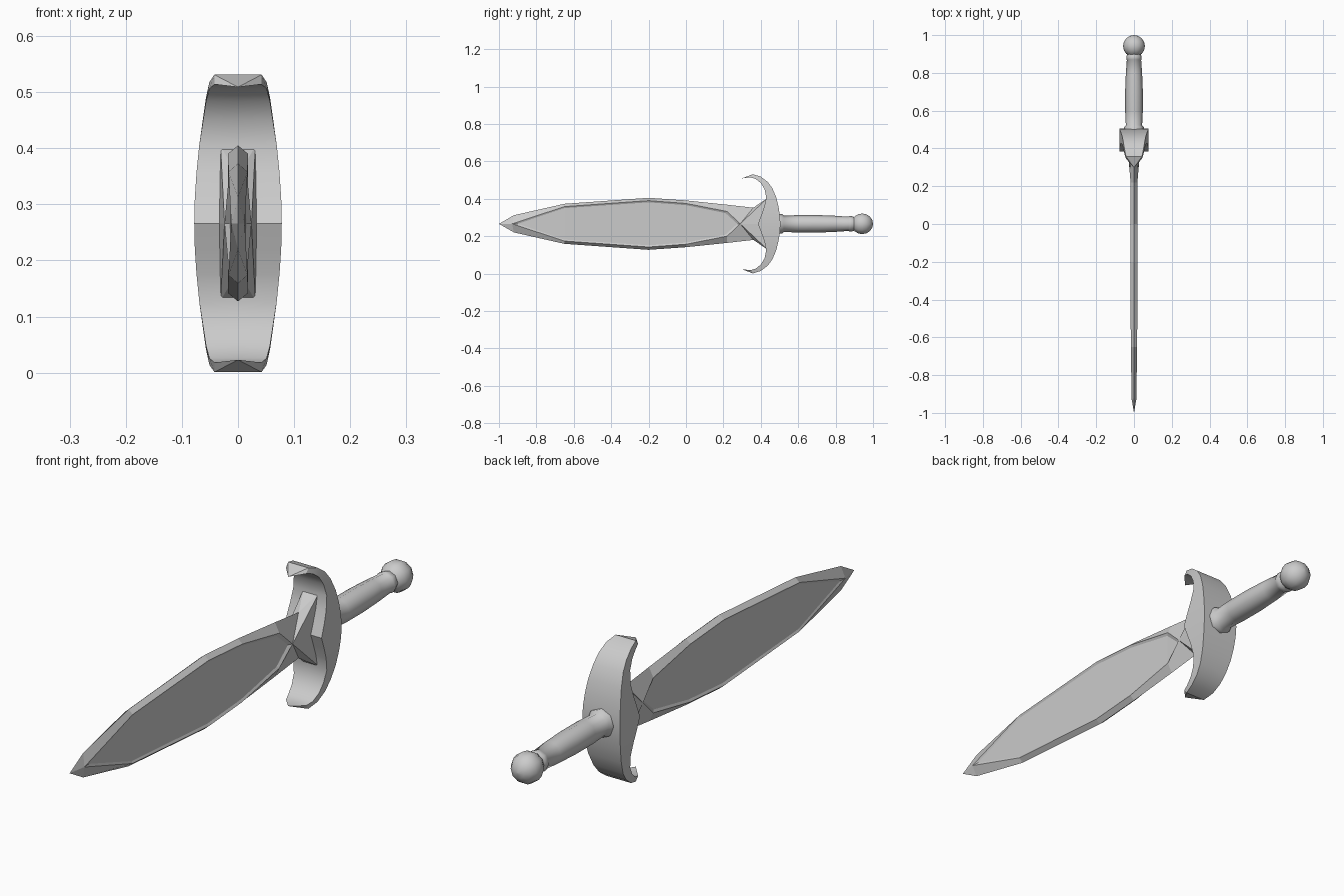
import bpy, bmesh, math

if "Cube" in bpy.data.objects:
    bpy.data.objects.remove(bpy.data.objects["Cube"])

CZ = 0.266  # height of the dagger's axis


def finish(name, bm, smooth=None):
    bmesh.ops.remove_doubles(bm, verts=bm.verts, dist=0.0004)
    bmesh.ops.recalc_face_normals(bm, faces=bm.faces)
    me = bpy.data.meshes.new(name)
    bm.to_mesh(me)
    bm.free()
    ob = bpy.data.objects.new(name, me)
    ob.location.z = CZ
    bpy.context.collection.objects.link(ob)
    if smooth:
        bpy.ops.object.select_all(action='DESELECT')
        ob.select_set(True)
        bpy.context.view_layer.objects.active = ob
        bpy.ops.object.shade_smooth_by_angle(angle=math.radians(smooth))
    return ob


def face(bm, pts, signs):
    """Add a face mirrored over x and z, dropping repeated corners."""
    sx, sz = signs
    uniq = list(dict.fromkeys((p[0] * sx + 0.0, p[1], p[2] * sz + 0.0) for p in pts))
    if len(uniq) > 2:
        bm.faces.new([bm.verts.new(p) for p in uniq])


QUADRANTS = [(1, 1), (-1, 1), (1, -1), (-1, -1)]

# Blade: sharp edge, bevel shoulder, shallow recess, flared root
edge = [(0, -1, 0), (0, -.92, .046), (0, -.65, .107), (0, -.2, .139),
        (0, 0, .125), (0, .22, .102), (0, .36, .086)]
shoulder = [(.012, -.93, 0), (.012, -.93, 0), (.017, -.65, .092), (.018, -.2, .124),
            (.018, 0, .109), (.018, .22, .066), (.024, .29, 0)]
recess = [(.010, -.90, 0), (.010, -.90, 0), (.013, -.65, .084), (.013, -.2, .115),
          (.013, 0, .100), (.013, .21, .058), (.015, .275, 0)]
middle = [(x, y, 0) for x, y, z in recess]
corner, root, top = (.031, .435, .137), (.038, .435, 0), (0, .435, .137)
bm = bmesh.new()
for s in QUADRANTS:
    for a, b in ((edge, shoulder), (shoulder, recess), (recess, middle)):
        for i in range(len(a) - 1):
            face(bm, (a[i], a[i + 1], b[i + 1], b[i]), s)
    face(bm, (shoulder[-1], edge[-1], corner), s)
    face(bm, (shoulder[-1], corner, root), s)
    face(bm, (edge[-1], top, corner), s)
    face(bm, (top, corner, root, (0, .435, 0)), s)
finish("blade", bm)

# Guard: crescent; each station is inner y,z / outer y,z / half width
stations = [(.385, 0, .505, 0, .078), (.402, .045, .502, .045, .077),
            (.418, .09, .495, .09, .074), (.429, .14, .483, .14, .069),
            (.420, .185, .462, .190, .062), (.400, .218, .436, .225, .057),
            (.372, .240, .400, .252, .051), (.345, .248, .358, .265, .042),
            (.298, .243, .298, .243, 0)]
bm = bmesh.new()
for s in QUADRANTS:
    for a, b in zip(stations, stations[1:]):
        ia, oa = (a[4], a[0], a[1]), (a[4], a[2], a[3])
        ib, ob_ = (b[4], b[0], b[1]), (b[4], b[2], b[3])
        flat = lambda p: (0, p[1], p[2])
        face(bm, (ia, ib, ob_, oa), s)
        face(bm, (ia, ib, flat(ib), flat(ia)), s)
        face(bm, (oa, ob_, flat(ob_), flat(oa)), s)
finish("guard", bm, 30)


def lathe(name, profile, sides, smooth):
    """Spin (y, radius) points around the dagger's axis."""
    bm = bmesh.new()
    rings = [[bm.verts.new((r * math.cos(2 * math.pi * k / sides), y,
                            r * math.sin(2 * math.pi * k / sides)))
              for k in range(sides)] for y, r in profile]
    for a, b in zip(rings, rings[1:]):
        for k in range(sides):
            n = (k + 1) % sides
            bm.faces.new((a[k], a[n], b[n], b[k]))
    bm.faces.new(rings[0])
    bm.faces.new(rings[-1])
    return finish(name, bm, smooth)


# Grip with a collar at each end
lathe("grip", [(.495, .053), (.513, .053), (.523, .043), (.60, .047), (.70, .047),
               (.80, .043), (.868, .038), (.872, .041), (.886, .041), (.90, .036)], 8, 50)

# Ball pommel
R = .058
lathe("pommel", [(.942 - R * math.cos(t), R * max(math.sin(t), .02))
                 for t in (math.pi * i / 8 for i in range(9))], 10, 50)
